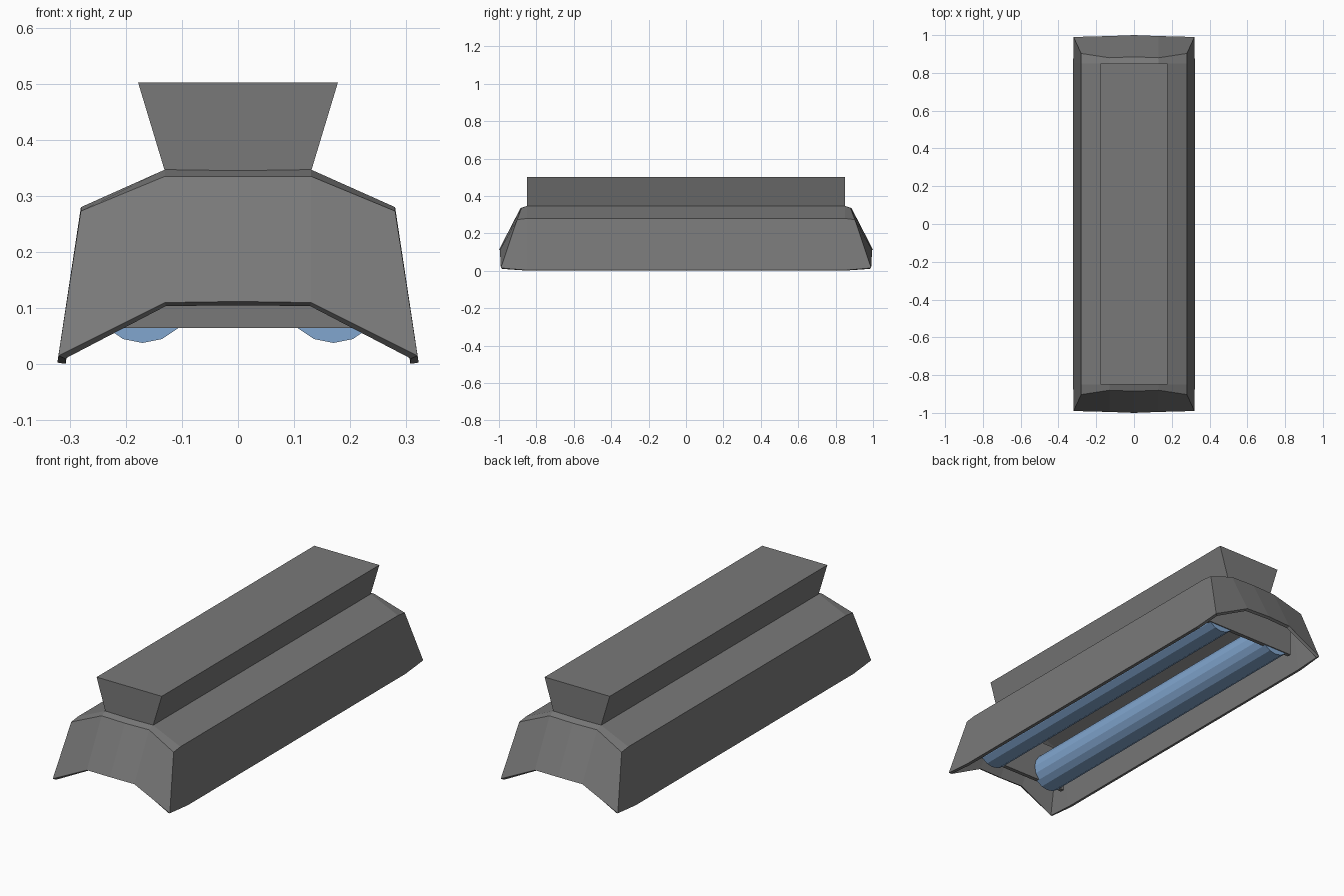
import bpy, bmesh, math
from mathutils import Vector, Matrix

if "Cube" in bpy.data.objects:
    bpy.data.objects.remove(bpy.data.objects["Cube"])


def material(name, rgb):
    m = bpy.data.materials.new(name)
    m.diffuse_color = (*rgb, 1)
    m.use_nodes = True
    m.node_tree.nodes["Principled BSDF"].inputs["Base Color"].default_value = m.diffuse_color
    return m


grey = material("grey metal", (0.19, 0.19, 0.19))
blue = material("blue glass", (0.22, 0.38, 0.62))


def finish(name, bm, mat):
    me = bpy.data.meshes.new(name)
    bm.to_mesh(me)
    bm.free()
    me.materials.append(mat)
    ob = bpy.data.objects.new(name, me)
    bpy.context.collection.objects.link(ob)
    return ob


def tapered_box(name, half_low, half_high, y0, y1, z0, z1, mat):
    bm = bmesh.new()
    bmesh.ops.create_cube(bm, size=1)
    for v in bm.verts:
        top = v.co.z > 0
        half = half_high if top else half_low
        v.co = (half if v.co.x > 0 else -half,
                y1 if v.co.y > 0 else y0, z1 if top else z0)
    return finish(name, bm, mat)


# Shade shell: half sections (x, y, z) from the side wall to the centre line
body = [(0.322, 0.85, 0.003), (0.28, 0.85, 0.28), (0.13, 0.85, 0.347), (0, 0.85, 0.345)]
brow = [(0.32, 0.99, 0.015), (0.28, 0.903, 0.273), (0.13, 0.88, 0.335), (0, 0.885, 0.335)]
rim = [(0.32, 0.99, 0.015), (0.13, 0.995, 0.11), (0, 1.0, 0.112)]


def full(section, side):
    right = [(x, y * side, z) for x, y, z in section]
    return right + [(-x, y, z) for x, y, z in reversed(right[:-1])]


bm = bmesh.new()


def loft(a, b):
    for i in range(len(a) - 1):
        bm.faces.new([bm.verts.new(p) for p in (a[i], a[i + 1], b[i + 1], b[i])])


loft(full(body, -1), full(body, 1))
for side in (-1, 1):
    loft(full(body, side), full(brow, side))
    loft(full(brow[1:], side), full(rim, side))
bmesh.ops.remove_doubles(bm, verts=bm.verts, dist=0.0005)
bm.normal_update()
for f in bm.faces:
    if f.normal.dot(f.calc_center_median() - Vector((0, 0, 0.1))) < 0:
        f.normal_flip()
shade = finish("lamp_shade", bm, grey)
solid = shade.modifiers.new("sheet thickness", "SOLIDIFY")
solid.thickness = 0.015
solid.offset = -1

# Ballast housing on top
tapered_box("top_housing", 0.13, 0.178, -0.85, 0.85, 0.343, 0.502, grey)

# Plates holding the tube ends
for side, label in ((-1, "front"), (1, "back")):
    ya, yb = sorted((side * 0.83, side * 0.85))
    tapered_box(label + "_tube_holder", 0.26, 0.26, ya, yb, 0.065, 0.275, grey)

# Light tubes
for side, label in ((-1, "left"), (1, "right")):
    bm = bmesh.new()
    bmesh.ops.create_cone(
        bm, cap_ends=True, segments=16, radius1=0.09, radius2=0.09, depth=1.69,
        matrix=Matrix.Translation((side * 0.17, 0, 0.128)) @ Matrix.Rotation(math.pi / 2, 4, 'X'))
    finish(label + "_light_tube", bm, blue)
